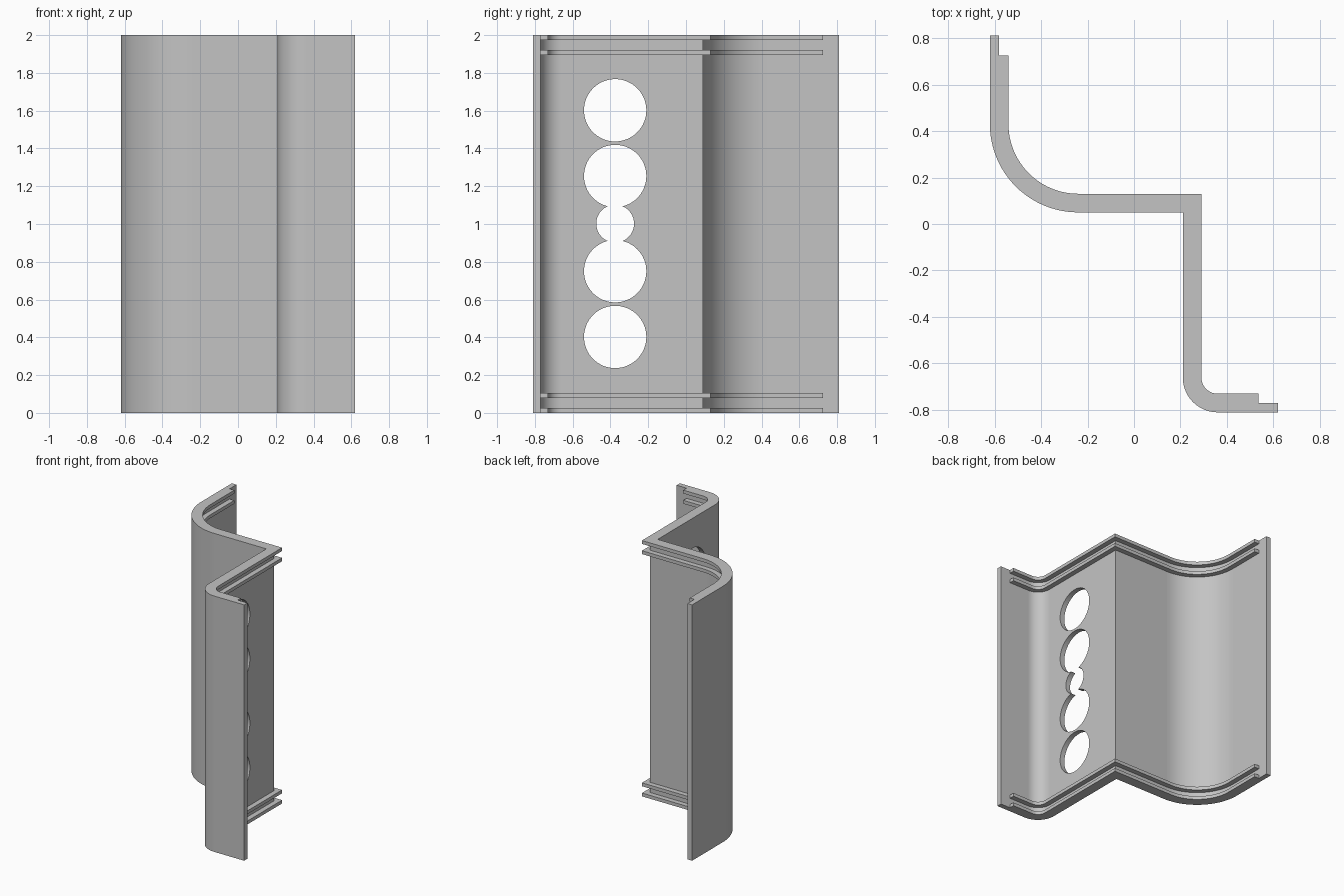
import bpy, bmesh, math

old = bpy.data.objects.get("Cube")
if old:
    bpy.data.objects.remove(old, do_unlink=True)

HEIGHT = 2.0
SHEET = 0.04      # sheet thickness
RIB = 0.0265      # rib height along z
STEPS = 24        # segments per bend

grey = bpy.data.materials.new("plain grey")
grey.use_nodes = True
COLOR = (0.55, 0.55, 0.55, 1)
grey.diffuse_color = COLOR
grey.node_tree.nodes["Principled BSDF"].inputs["Base Color"].default_value = COLOR


def bend(cx, cy, r):
    """Quarter circle from the -x side to the -y side of its centre."""
    angles = [math.pi + math.pi / 2 * i / STEPS for i in range(STEPS + 1)]
    return [(cx + r * math.cos(a), cy + r * math.sin(a)) for a in angles]


def path(d, back_end, front_end):
    """Plan line of the panel, moved inward by d from the outer face."""
    return ([(-0.62 + d, back_end)] + bend(-0.24, 0.43, 0.38 - d)
            + [(0.21 + d, 0.05 + d)]
            + bend(0.36, -0.66, 0.15 - d) + [(front_end, -0.81 + d)])


def strip(name, d0, d1, z, height, back_end, front_end):
    """Closed plan outline between two offsets, extruded upward."""
    outline = path(d0, back_end, front_end) + path(d1, back_end, front_end)[::-1]
    bm = bmesh.new()
    base = bm.faces.new([bm.verts.new((x, y, z)) for x, y in outline])
    top = bmesh.ops.extrude_face_region(bm, geom=[base])["geom"]
    bmesh.ops.translate(bm, vec=(0, 0, height),
                        verts=[v for v in top if isinstance(v, bmesh.types.BMVert)])
    bmesh.ops.recalc_face_normals(bm, faces=bm.faces)
    mesh = bpy.data.meshes.new(name)
    bm.to_mesh(mesh)
    bm.free()
    mesh.materials.append(grey)
    obj = bpy.data.objects.new(name, mesh)
    bpy.context.collection.objects.link(obj)
    return obj


def activate(obj):
    bpy.ops.object.select_all(action="DESELECT")
    obj.select_set(True)
    bpy.context.view_layer.objects.active = obj


def shade(obj):
    activate(obj)
    bpy.ops.object.shade_smooth_by_angle(angle=math.radians(30))
    for p in obj.data.polygons:      # keep the broad walls perfectly flat
        if p.area > 0.2:
            p.use_smooth = False


# Bent sheet
panel = strip("bent_panel", 0, SHEET, 0, HEIGHT, 0.81, 0.62)

# Row of round holes through the middle wall
for z, r in ((0.402, 0.165), (0.75, 0.165), (1.002, 0.1), (1.254, 0.165), (1.602, 0.165)):
    bpy.ops.mesh.primitive_cylinder_add(vertices=64, radius=r, depth=0.2,
                                        location=(0.23, -0.375, z),
                                        rotation=(0, math.pi / 2, 0))
    cutter = bpy.context.object
    cutter.name = "hole_cutter"
    cutter.hide_render = True
    cutter.data.materials.append(grey)
    activate(panel)
    cut = panel.modifiers.new("hole", "BOOLEAN")
    cut.operation = "DIFFERENCE"
    cut.solver = "EXACT"
    cut.object = cutter
    bpy.ops.object.modifier_apply(modifier=cut.name)
    bpy.data.objects.remove(cutter, do_unlink=True)
shade(panel)

# Paired ribs along the inner face at the bottom and top
ribs = {"bottom_edge_rib": 0, "bottom_inner_rib": 3 * RIB,
        "top_inner_rib": HEIGHT - 4 * RIB, "top_edge_rib": HEIGHT - RIB}
for name, z in ribs.items():
    shade(strip(name, SHEET, 2 * SHEET, z, RIB, 0.725, 0.535))
